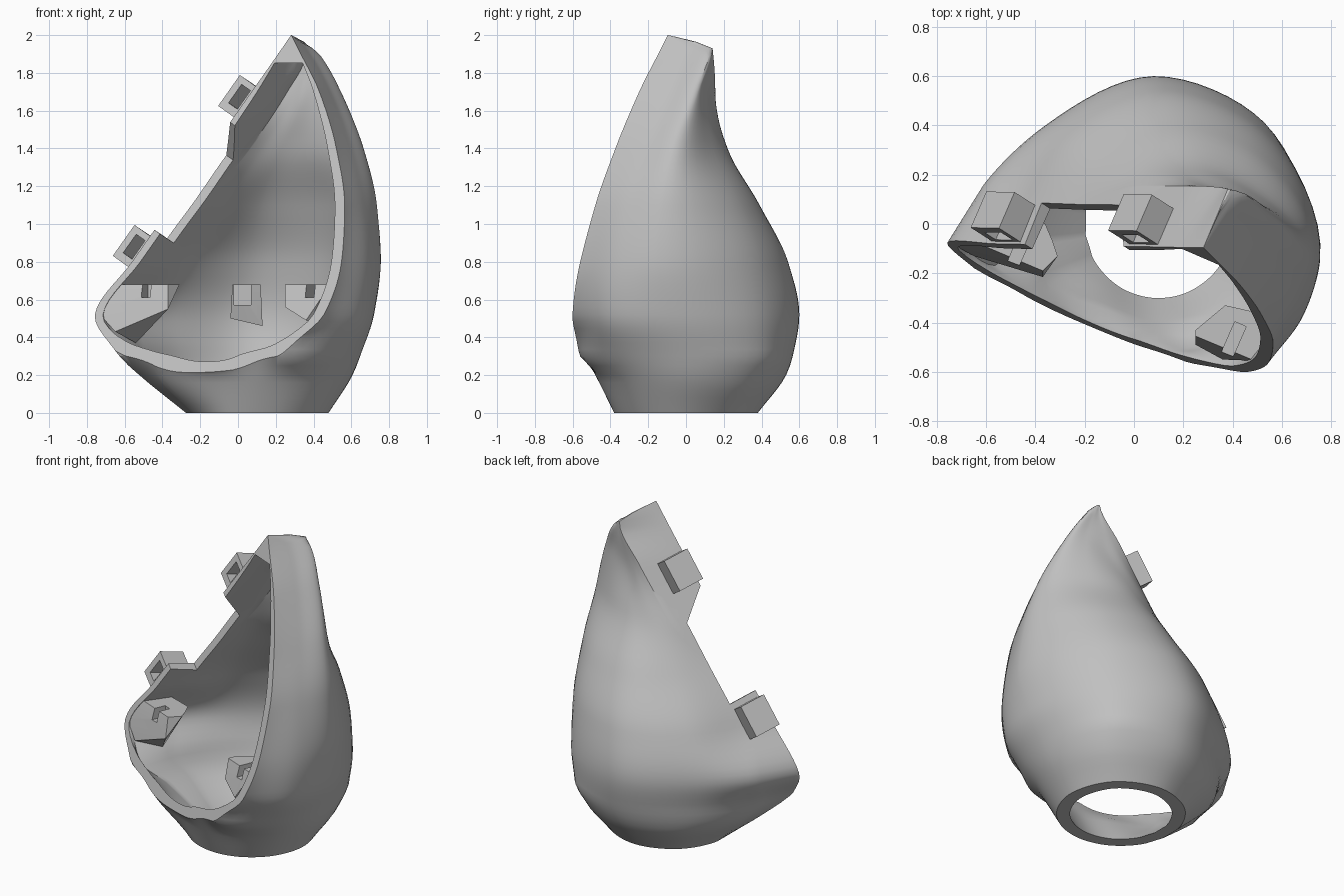
import bpy, bmesh, math
from mathutils import Vector

if "Cube" in bpy.data.objects:
    bpy.data.objects.remove(bpy.data.objects["Cube"])

grey = bpy.data.materials.new("plain grey")
grey.diffuse_color = (0.53, 0.53, 0.53, 1)
grey.use_nodes = True
grey.node_tree.nodes["Principled BSDF"].inputs["Base Color"].default_value = grey.diffuse_color

# Tilted frame: u runs up the flat side, w goes back from the rim, n points out of the flat
ORIGIN = Vector((-0.76, -0.08, 0.52))
U = Vector((1.04, -0.02, 1.48)).normalized()
W = Vector((0.11, 0.25, -0.07))
W = (W - U * W.dot(U)).normalized()
N = U.cross(W)


def finish(name, bm):
    bm.normal_update()
    bmesh.ops.recalc_face_normals(bm, faces=bm.faces)
    if bm.calc_volume(signed=True) < 0:
        bmesh.ops.reverse_faces(bm, faces=bm.faces)
    me = bpy.data.meshes.new(name)
    bm.to_mesh(me)
    bm.free()
    me.materials.append(grey)
    ob = bpy.data.objects.new(name, me)
    bpy.context.collection.objects.link(ob)
    return ob


def loft(name, rings):
    bm = bmesh.new()
    rows = [[bm.verts.new(p) for p in r] for r in rings]
    for a, b in zip(rows, rows[1:]):
        for i in range(len(a)):
            j = (i + 1) % len(a)
            bm.faces.new((a[i], a[j], b[j], b[i]))
    bm.faces.new(rows[0][::-1])
    bm.faces.new(rows[-1])
    return finish(name, bm)


def prism(name, outline, n0, n1):
    """Extrude a (u, w) outline along n in the tilted frame."""
    return loft(name, [[ORIGIN + U * u + W * w + N * n for u, w in outline] for n in (n0, n1)])


def hull(name, points):
    bm = bmesh.new()
    for p in points:
        bm.verts.new(p)
    bmesh.ops.convex_hull(bm, input=bm.verts)
    loose = [v for v in bm.verts if not v.link_faces]
    bmesh.ops.delete(bm, geom=loose, context='VERTS')
    return finish(name, bm)


def rect(u0, u1, w0, w1):
    return [(u0, w0), (u1, w0), (u1, w1), (u0, w1)]


def cut(ob, *cutters):
    top = max(v.co.z for v in ob.data.vertices)
    for solver in ('EXACT', 'MANIFOLD'):
        ob.modifiers.clear()
        for c in cutters:
            m = ob.modifiers.new("cut", 'BOOLEAN')
            m.operation, m.solver, m.object = 'DIFFERENCE', solver, c
        dg = bpy.context.evaluated_depsgraph_get()
        me = bpy.data.meshes.new_from_object(ob.evaluated_get(dg))
        # use the second solver only if the first lost the top of the part
        if len(me.vertices) and max(v.co.z for v in me.vertices) > top - .06:
            break
    ob.modifiers.clear()
    ob.data = me
    me.materials.clear()
    me.materials.append(grey)
    for c in cutters:
        bpy.data.objects.remove(c)


# Shell sections: z, then flat edge, back left, back, back right, side crease, side front, rim
SECTIONS = [
    (0.30, -.56, .05, -.34, .36, .10, .565, .50, .42, .645, -.05, .54, -.36, .25, -.56),
    (0.52, -.61, .16, -.36, .40, .08, .60, .53, .41, .72, -.08, .65, -.40, .46, -.595),
    (0.80, -.472, .06, -.27, .36, .10, .54, .52, .38, .755, -.15, .69, -.36, .55, -.557),
    (1.10, -.253, .07, -.10, .26, .13, .385, .50, .28, .735, -.12, .665, -.31, .565, -.479),
    (1.40, .01, .15, .10, .20, .24, .22, .47, .14, .665, -.06, .60, -.21, .52, -.375),
    (1.70, .23, .155, .28, .152, .35, .135, .45, .105, .54, .06, .49, -.09, .43, -.25),
    (1.93, .38, .14, .384, .141, .387, .141, .39, .14, .392, .135, .36, 0, .315, -.137),
]
ANGLES = (189, 170, 132, 90, 42, -5, -38, -68, -90, -118, -153)
RADII = (.63, .59, .53, .53, .53, .505, .50, .485, .48, .475, .585)

keys = []
for z, radii in ((0, [.38] * 11), (.2, RADII)):
    keys.append((z, [Vector((.1 + r * math.cos(math.radians(a)), r * math.sin(math.radians(a))))
                     for a, r in zip(ANGLES, radii)]))
for z, *c in SECTIONS:
    pts = [Vector(c[i:i + 2]) for i in range(0, 14, 2)]
    if z < .5:
        left = Vector((-.627, -.185))
        front = [Vector((.1, -.535)), Vector((-.1, -.52)), Vector((-.45, -.32))]
    else:
        left = Vector((-.76 + (z - .52) / 1.423, -.08 - .0135 * (z - .52)))
        e = pts[-1] + (pts[-1] - pts[-2]) * .6
        l0 = left + (left - pts[0]) * .6
        front = [e, (e + l0) / 2, l0]
    keys.append((z, [left] + pts + front))
apex = Vector((.28, -.10))
keys.append((2.0, [apex + (p - apex) * .03 for p in keys[-1][1]]))


def hermite(a, b, ma, mb, h, t):
    return (a * (2 * t**3 - 3 * t**2 + 1) + b * (3 * t**2 - 2 * t**3)
            + ma * h * (t**3 - 2 * t**2 + t) + mb * h * (t**3 - t**2))


def slope(col, k, i):
    """Overshoot-free slope of a column at key level i."""
    def s(j):
        return (keys[j + 1][1][col][k] - keys[j][1][col][k]) / (keys[j + 1][0] - keys[j][0])
    if i == 0:
        return s(0)
    if i == len(keys) - 1:
        return s(i - 1)
    a, b = s(i - 1), s(i)
    return 2 * a * b / (a + b) if a * b > 0 else 0


def control(z):
    i = max(j for j in range(len(keys) - 1) if keys[j][0] <= z + 1e-6)
    h = keys[i + 1][0] - keys[i][0]
    t = (z - keys[i][0]) / h
    return [Vector([hermite(keys[i][1][c][k], keys[i + 1][1][c][k],
                            slope(c, k, i), slope(c, k, i + 1), h, t) for k in (0, 1)])
            for c in range(11)]


def ring(z, steps=8):
    p = control(z)
    n = len(p)
    h = [max((p[(i + 1) % n] - p[i]).length, 1e-6) for i in range(n)]
    s = [(p[(i + 1) % n] - p[i]) / h[i] for i in range(n)]
    m = [(s[i - 1] * h[i] + s[i] * h[i - 1]) / (h[i] + h[i - 1]) for i in range(n)]
    out = []
    for i in range(n):
        j = (i + 1) % n
        for q in range(steps):
            t = q / steps
            straight = i in (0, n - 1)      # flat side stays planar
            out.append(p[i].lerp(p[j], t) if straight else hermite(p[i], p[j], m[i], m[j], h[i], t))
    return out, (p[0] + p[1] + p[3] + p[5] + p[7]) / 5


def inner_ring(z):
    pts, c = ring(z)
    t = .06 + .02 * max(0, 1 - z / .4)
    res = []
    for p in pts:
        d = (p - c).length
        res.append(c + (p - c) * (1 - min(t, .6 * d) / d))
    return res


levels = []
for (a, _), (b, _) in zip(keys, keys[1:]):
    k = max(2, round((b - a) / .04))
    levels += [a + (b - a) * i / k for i in range(k)]

# Shell: outer body, hollowed, opened at the rim plane, notched on the flat side
shell = loft("shell", [[(*p, z) for p in ring(z)[0]] for z in levels + [2.0]])
inside = [z for z in levels if z < 1.89]
hollow = loft("hollow", [[(*p, -.05) for p in inner_ring(0)]]
              + [[(*p, z) for p in inner_ring(z)] for z in inside])
opening = prism("opening", rect(-3, 4, -3, .004), -3, 3)
notch = prism("notch", [(.55, -.1), (.55, .19), (1.09, .19), (1.25, 0), (1.34, -.1)], -.15, .1)
cut(shell, hollow, opening, notch)

# Clips standing on the flat side, each with a pocket open to the front
for name, u in (("lower_clip", .41), ("upper_clip", 1.38)):
    clip = prism(name, rect(u - .1, u + .1, .015, .18), -.02, .12)
    cut(clip, prism("pocket", rect(u - .055, u + .065, -.1, .14), .015, .08))

# Mounting lugs inside, flat on top with a slot
T = .68
lugs = {
    "left_lug": ([(-.63, -.08, T), (-.37, -.19, T), (-.31, -.13, T), (-.33, -.07, T), (-.36, 0, T),
                  (-.53, .06, T), (-.74, -.08, .53), (-.65, -.13, .43), (-.37, -.215, .55),
                  (-.54, 0, .37), (-.5, .1, .55)], (-.485, -.15), .05, .16, .61),
    "right_lug": ([(.25, -.455, T), (.25, -.43, T), (.37, -.33, T), (.59, -.38, T), (.49, -.555, T),
                   (.25, -.49, .56), (.36, -.55, .49), (.5, -.45, .45)], (.40, -.48), .05, .16, .61),
    "back_lug": ([(-.03, .37, T), (.12, .36, T), (.12, .52, T), (-.03, .52, T), (-.04, .43, .5),
                  (.13, .41, .46), (.13, .5, .46), (-.04, .52, .5)], (.025, .38), .09, .14, .57),
}
for name, (pts, (x, y), w, d, z0) in lugs.items():
    lug = hull(name, pts)
    ax = Vector((.4, .917)) if name != "back_lug" else Vector((0, 1))
    side = Vector((ax.y, -ax.x))
    base = [Vector((x, y)) + side * a * w / 2 + ax * b * d / 2
            for a, b in ((-1, -1), (1, -1), (1, 1), (-1, 1))]
    cut(lug, loft("slot", [[(*p, z) for p in base] for z in (z0, T + .1)]))

# Smooth curved areas, keep edges sharp
for ob in bpy.data.objects:
    ob.select_set(True)
    bpy.context.view_layer.objects.active = ob
bpy.ops.object.shade_smooth_by_angle(angle=math.radians(30))
